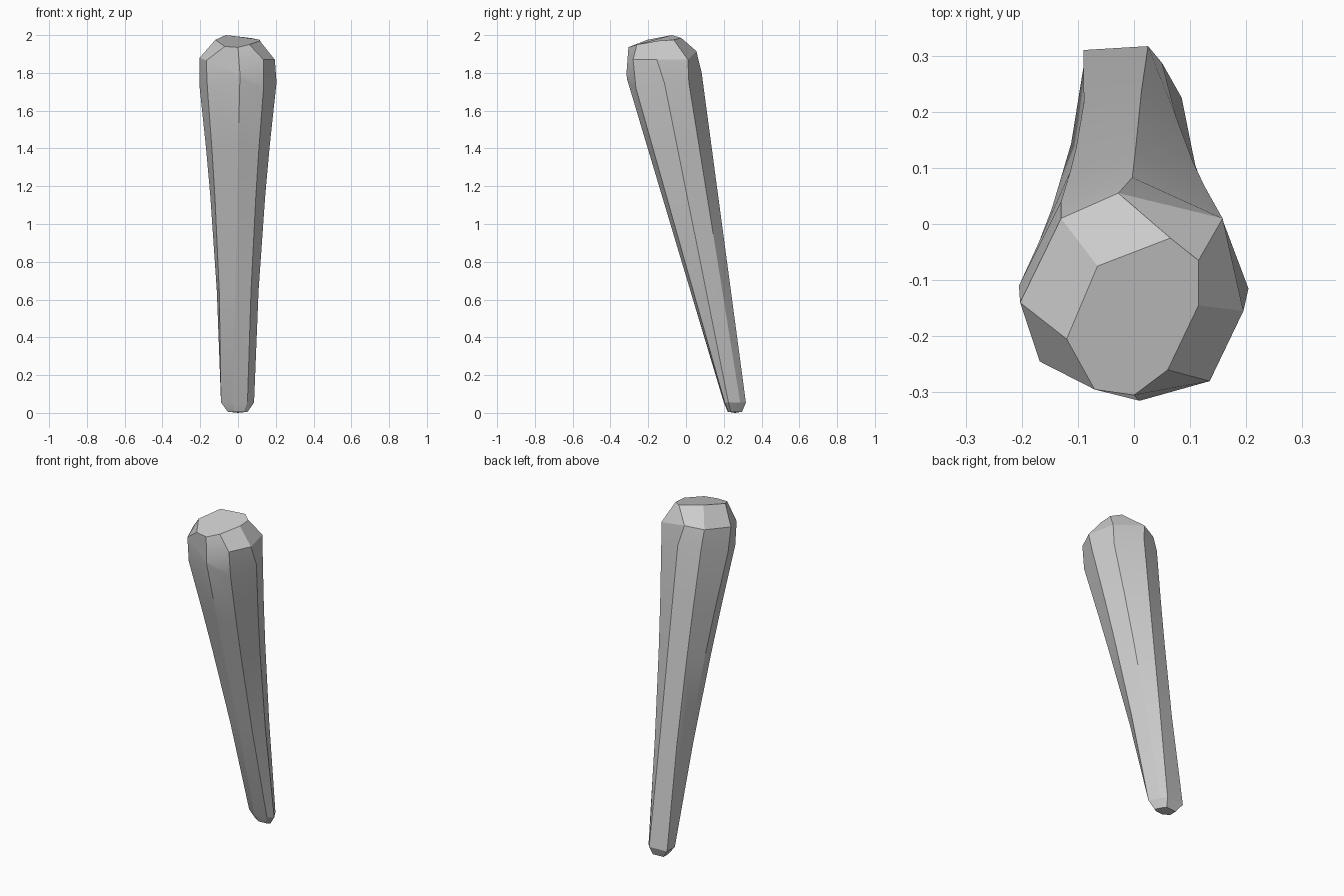
import bpy, bmesh
from mathutils import Vector

if "Cube" in bpy.data.objects:
    bpy.data.objects.remove(bpy.data.objects["Cube"])

# Eight-sided outlines, all in the same order: left, back-left, back,
# back-right, right, front-right, front, front-left
FOOT = [(-.09, .28), (-.09, .31), (.025, .317), (.05, .287),
        (.085, .225), (.05, .205), (-.03, .2), (-.09, .235)]
HEAD = [(-.205, -.11), (-.13, .04), (-.003, .083), (.155, .015),
        (.204, -.115), (.135, -.265), (.01, -.313), (-.162, -.24)]
HEAD_Z = [1.74, 1.8, 1.8, 1.75, 1.75, 1.72, 1.77, 1.72]
SHOULDER = [(-.203, -.14, 1.88), (-.13, .01, 1.9), (-.028, .055, 1.915), (.158, .01, 1.87),
            (.195, -.155, 1.87), (.135, -.28, 1.87), (.01, -.315, 1.8), (-.168, -.245, 1.865)]
CROWN = [(-.12, -.205, 1.975), (-.065, -.075, 2.0), (.065, -.025, 1.985), (.115, -.065, 1.975),
         (.115, -.145, 1.97), (.06, -.26, 1.95), (0, -.305, 1.935), (-.07, -.295, 1.94)]

foot = [Vector((x, y, .055)) for x, y in FOOT]
head = [Vector((x, y, z)) for (x, y), z in zip(HEAD, HEAD_Z)]


def shaft_ring(t, squeeze):
    """Outline between foot and head, narrowed in x."""
    ring = [f.lerp(h, t) for f, h in zip(foot, head)]
    return [Vector((v.x * squeeze, v.y, v.z)) for v in ring]


# Chamfered tip of the handle
tip = [Vector((v.x * .6, .26 + (v.y - .26) * .65, 0.006)) for v in foot]
rings = [tip, foot, shaft_ring(.35, .86), shaft_ring(.645, .89),
         shaft_ring(.8, .93), head, SHOULDER, CROWN]

# Club: skin the rings and cap both ends
bm = bmesh.new()
loops = [[bm.verts.new(p) for p in ring] for ring in rings]
for low, high in zip(loops, loops[1:]):
    for i in range(8):
        j = (i + 1) % 8
        bm.faces.new((low[i], low[j], high[j], high[i]))
bm.faces.new(loops[-1])
# Shallow point under the tip
point = bm.verts.new((0, .26, 0))
for i in range(8):
    bm.faces.new((loops[0][i], loops[0][(i + 1) % 8], point))
bmesh.ops.recalc_face_normals(bm, faces=bm.faces)

mesh = bpy.data.meshes.new("club")
bm.to_mesh(mesh)
bm.free()
club = bpy.data.objects.new("club", mesh)
bpy.context.collection.objects.link(club)
bpy.context.view_layer.objects.active = club
club.select_set(True)
bpy.ops.object.shade_smooth_by_angle(angle=0.4)
